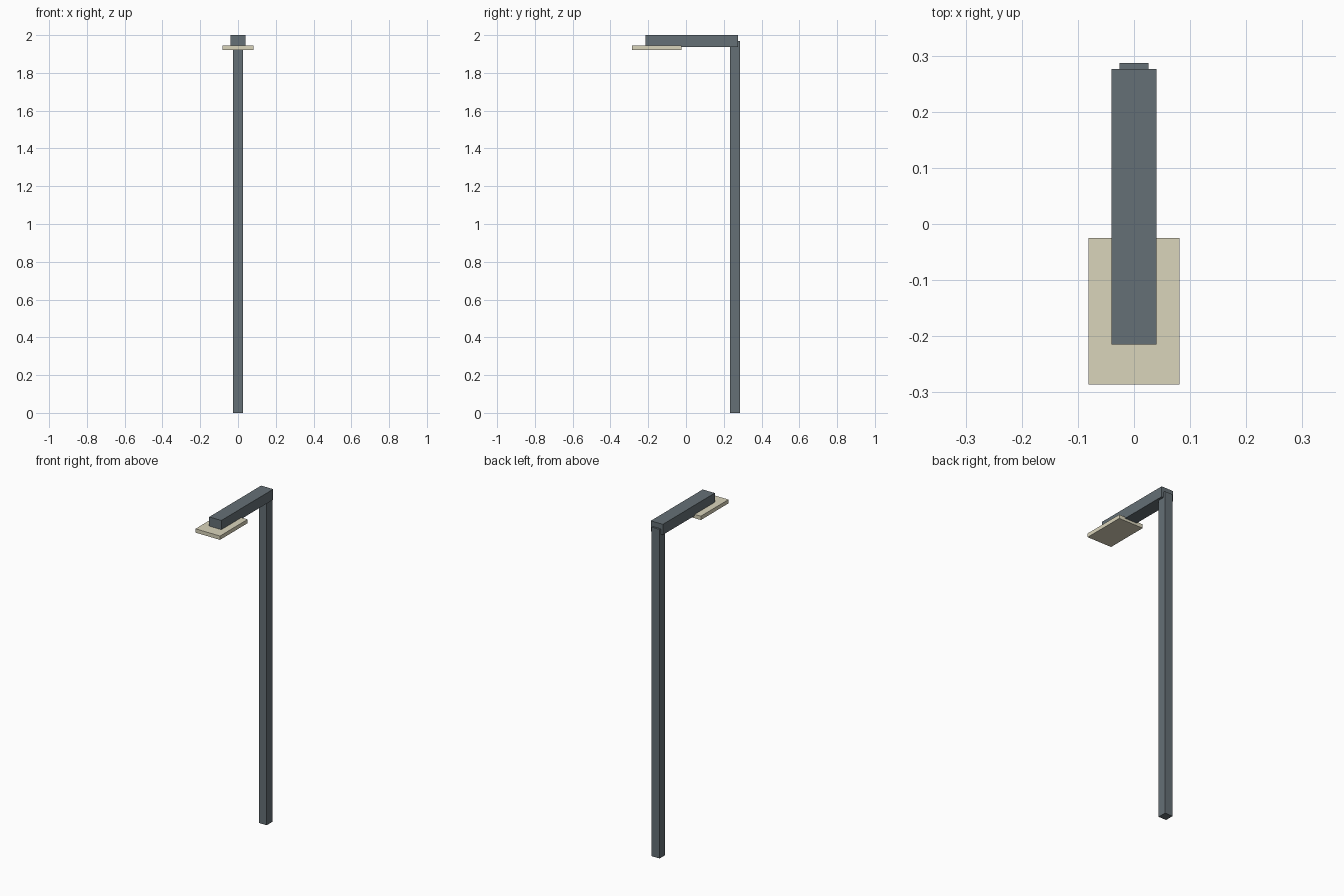
import bpy

if "Cube" in bpy.data.objects:
    bpy.data.objects.remove(bpy.data.objects["Cube"])


def material(name, color):
    m = bpy.data.materials.new(name)
    m.diffuse_color = color
    m.use_nodes = True
    m.node_tree.nodes["Principled BSDF"].inputs["Base Color"].default_value = m.diffuse_color
    return m


def box(name, lo, hi, mat):
    """Axis-aligned box between two corners."""
    center = [(a + b) / 2 for a, b in zip(lo, hi)]
    bpy.ops.mesh.primitive_cube_add(size=1, location=center)
    ob = bpy.context.object
    ob.name = name
    ob.scale = [b - a for a, b in zip(lo, hi)]
    bpy.ops.object.transform_apply(location=False, rotation=False, scale=True)
    ob.data.materials.append(mat)
    return ob


metal = material("dark_metal", (0.13, 0.16, 0.18, 1))
glow = material("lamp_cream", (0.70, 0.66, 0.50, 1))

# Upright post at the back
box("post", (-0.026, 0.234, 0), (0.026, 0.287, 1.97), metal)
# Horizontal arm reaching forward over the post
box("arm", (-0.04, -0.215, 1.937), (0.04, 0.276, 2.0), metal)
# Flat lamp panel under the arm's front end
box("lamp_panel", (-0.081, -0.286, 1.922), (0.081, -0.025, 1.945), glow)
